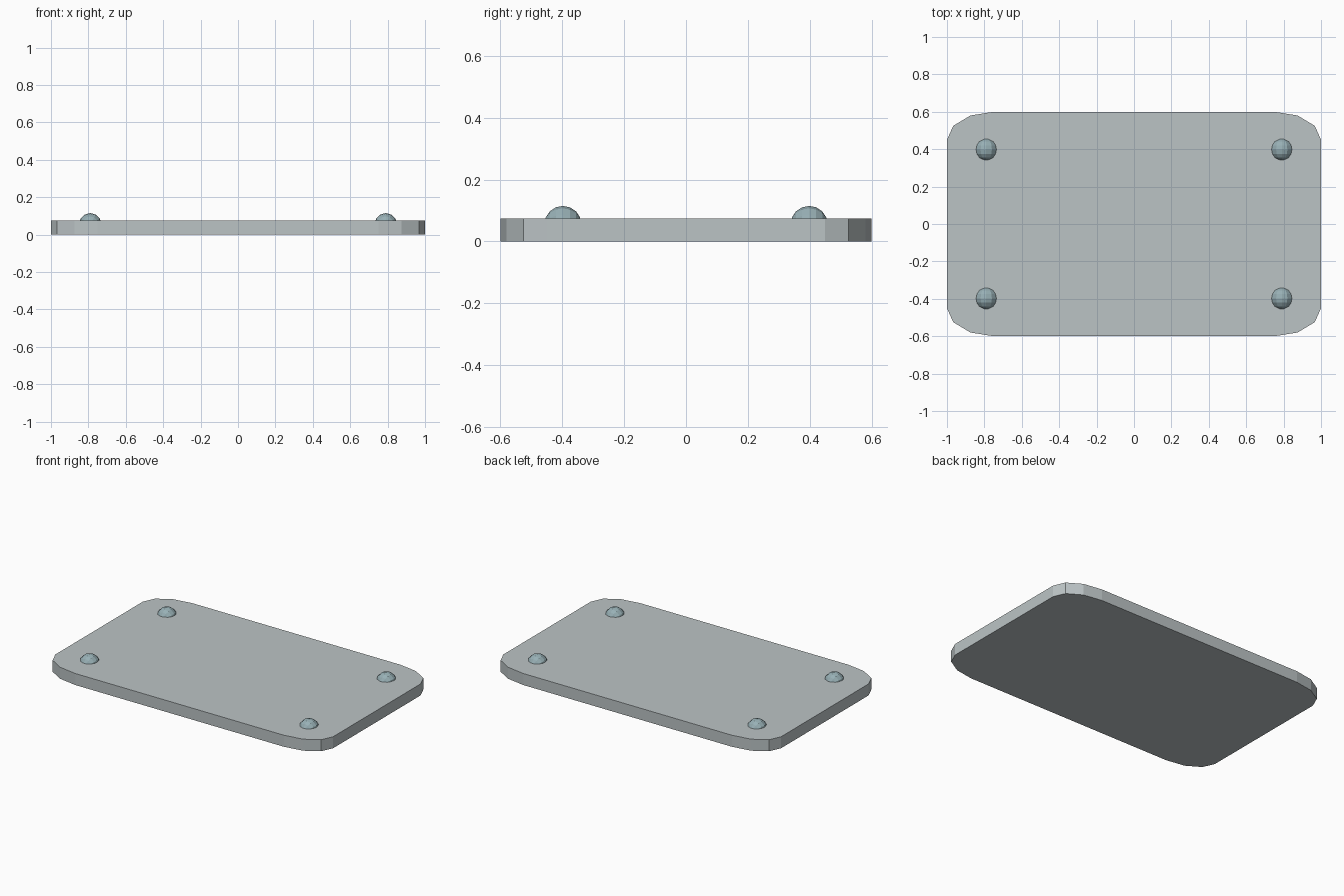
import bpy, bmesh, math
from mathutils import Matrix

if "Cube" in bpy.data.objects:
    bpy.data.objects.remove(bpy.data.objects["Cube"])


def material(name, rgb):
    m = bpy.data.materials.new(name)
    m.diffuse_color = (*rgb, 1)
    m.use_nodes = True
    m.node_tree.nodes["Principled BSDF"].inputs["Base Color"].default_value = m.diffuse_color
    return m


def finish(bm, name, mat):
    bmesh.ops.recalc_face_normals(bm, faces=bm.faces)
    me = bpy.data.meshes.new(name)
    bm.to_mesh(me)
    bm.free()
    me.materials.append(mat)
    ob = bpy.data.objects.new(name, me)
    bpy.context.collection.objects.link(ob)
    return ob


pale_grey = material("pale grey", (0.50, 0.55, 0.56))
blue_grey = material("blue grey", (0.31, 0.43, 0.46))

# Plate: rectangle with three-segment elliptical corners
THICK = 0.075
bm = bmesh.new()
outline = []
for q, (sx, sy) in enumerate([(1, 1), (-1, 1), (-1, -1), (1, -1)]):
    for i in range(4):
        a = math.radians(90 * q + 30 * i)
        outline.append(bm.verts.new((sx * 0.75 + 0.25 * math.cos(a),
                                     sy * 0.45 + 0.15 * math.sin(a), 0)))
base = bm.faces.new(outline)
top = bmesh.ops.extrude_face_region(bm, geom=[base], use_keep_orig=True)
bmesh.ops.translate(bm, vec=(0, 0, THICK),
                    verts=[v for v in top["geom"] if isinstance(v, bmesh.types.BMVert)])
finish(bm, "plate", pale_grey)

# Rivets: faceted balls half sunk in the plate, one per corner
for sx, side in ((-1, "left"), (1, "right")):
    for sy, end in ((-1, "front"), (1, "back")):
        bm = bmesh.new()
        bmesh.ops.create_uvsphere(bm, u_segments=12, v_segments=8, radius=0.06,
                                  matrix=Matrix.Rotation(math.pi / 2, 4, "X"))
        bmesh.ops.bisect_plane(bm, geom=bm.verts[:] + bm.edges[:] + bm.faces[:],
                               plane_co=(0, 0, -0.03), plane_no=(0, 0, -1),
                               clear_outer=True)
        bmesh.ops.holes_fill(bm, edges=[e for e in bm.edges if e.is_boundary])
        ob = finish(bm, f"rivet_{end}_{side}", blue_grey)
        ob.location = (sx * 0.79, sy * 0.398, 0.055)
